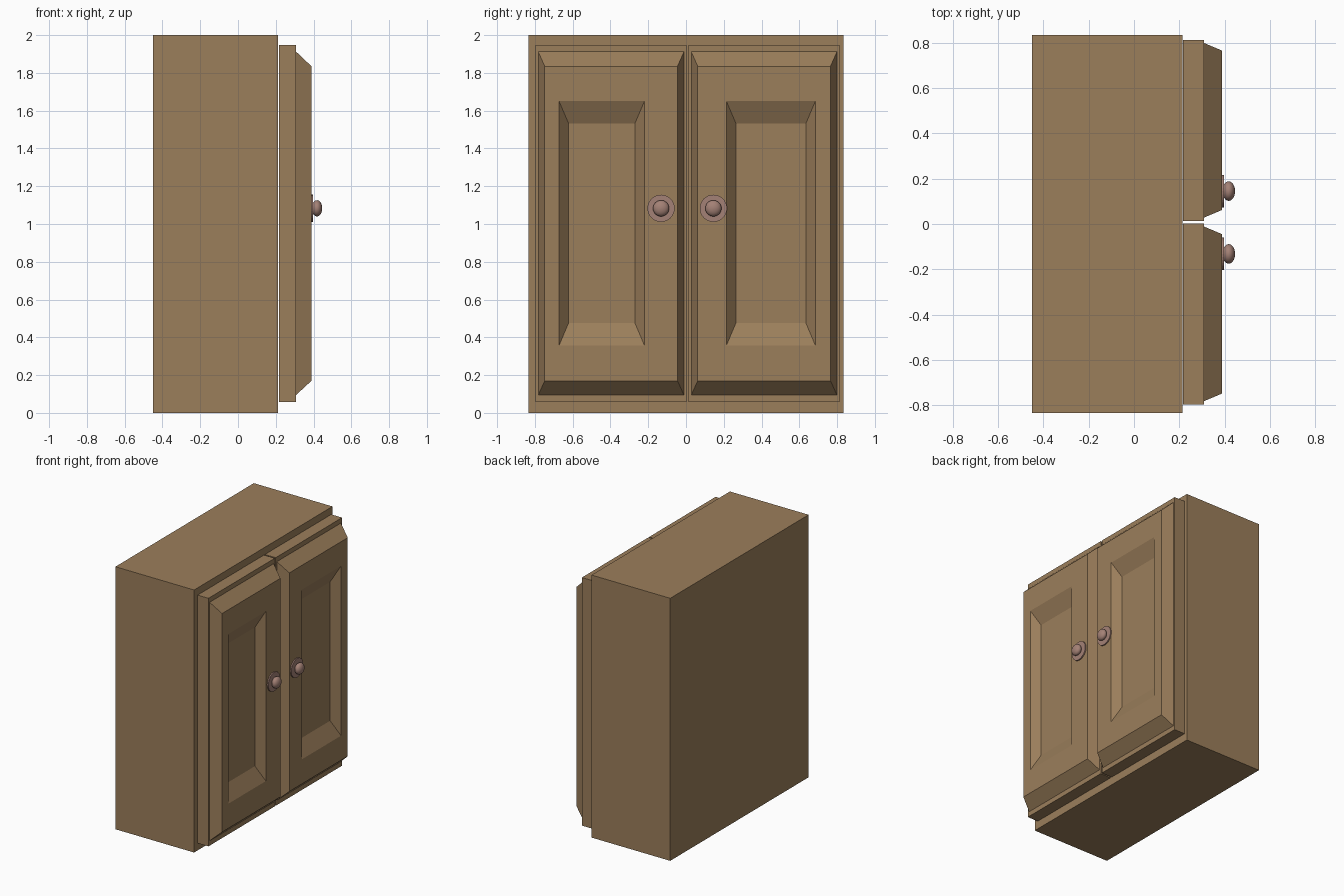
import bpy, bmesh, math

if "Cube" in bpy.data.objects:
    bpy.data.objects.remove(bpy.data.objects["Cube"])


def material(name, rgb):
    m = bpy.data.materials.new(name)
    m.diffuse_color = (*rgb, 1)
    m.use_nodes = True
    m.node_tree.nodes["Principled BSDF"].inputs["Base Color"].default_value = m.diffuse_color
    return m


wood = material("wood", (0.33, 0.21, 0.105))
copper = material("knob_metal", (0.37, 0.22, 0.18))


def loft(name, rings, mat):
    """Skin a list of vertex rings and close both ends."""
    bm = bmesh.new()
    loops = [[bm.verts.new(p) for p in ring] for ring in rings]
    n = len(loops[0])
    for a, b in zip(loops, loops[1:]):
        for i in range(n):
            j = (i + 1) % n
            bm.faces.new((a[i], a[j], b[j], b[i]))
    bm.faces.new(loops[0][::-1])
    bm.faces.new(loops[-1])
    bmesh.ops.recalc_face_normals(bm, faces=bm.faces)
    me = bpy.data.meshes.new(name)
    bm.to_mesh(me)
    bm.free()
    ob = bpy.data.objects.new(name, me)
    bpy.context.collection.objects.link(ob)
    me.materials.append(mat)
    return ob


def rect(x, y0, y1, z0, z1):
    return [(x, y0, z0), (x, y1, z0), (x, y1, z1), (x, y0, z1)]


def circle(x, r, y, z, n=32):
    return [(x, y + r * math.cos(2 * math.pi * i / n),
             z + r * math.sin(2 * math.pi * i / n)) for i in range(n)]


# Cabinet body
loft("cabinet_body", [rect(-0.45, -0.833, 0.833, 0, 2),
                      rect(0.213, -0.833, 0.833, 0, 2)], wood)


# Door: slab, stepped bevelled frame, sunken panel
def door(name, y0, y1, p0, p1):
    loft(name, [
        rect(0.217, y0, y1, 0.058, 1.948),
        rect(0.308, y0, y1, 0.058, 1.948),
        rect(0.308, y0 + 0.014, y1 - 0.014, 0.095, 1.912),
        rect(0.389, y0 + 0.048, y1 - 0.048, 0.17, 1.835),
        rect(0.389, p0, p1, 0.357, 1.65),
        rect(0.332, p0 + 0.05, p1 - 0.05, 0.475, 1.533),
    ], wood)


door("left_door", -0.796, 0.003, -0.672, -0.22)
door("right_door", 0.014, 0.813, 0.214, 0.685)


# Knob with backplate, turned about the x axis
def knob(side, y, z=1.083):
    loft(side + "_backplate", [circle(0.387, 0.072, y, z),
                               circle(0.398, 0.072, y, z)], copper)
    profile = [(0.396, 0.028)]
    for k in range(10):
        a = math.radians(-35 + 122 * k / 9)
        profile.append((0.418 + 0.028 * math.sin(a), 0.043 * math.cos(a)))
    ob = loft(side + "_knob", [circle(x, r, y, z) for x, r in profile], copper)
    bpy.ops.object.select_all(action='DESELECT')
    ob.select_set(True)
    bpy.context.view_layer.objects.active = ob
    bpy.ops.object.shade_smooth_by_angle(angle=math.radians(40))


knob("left", -0.132)
knob("right", 0.145)
